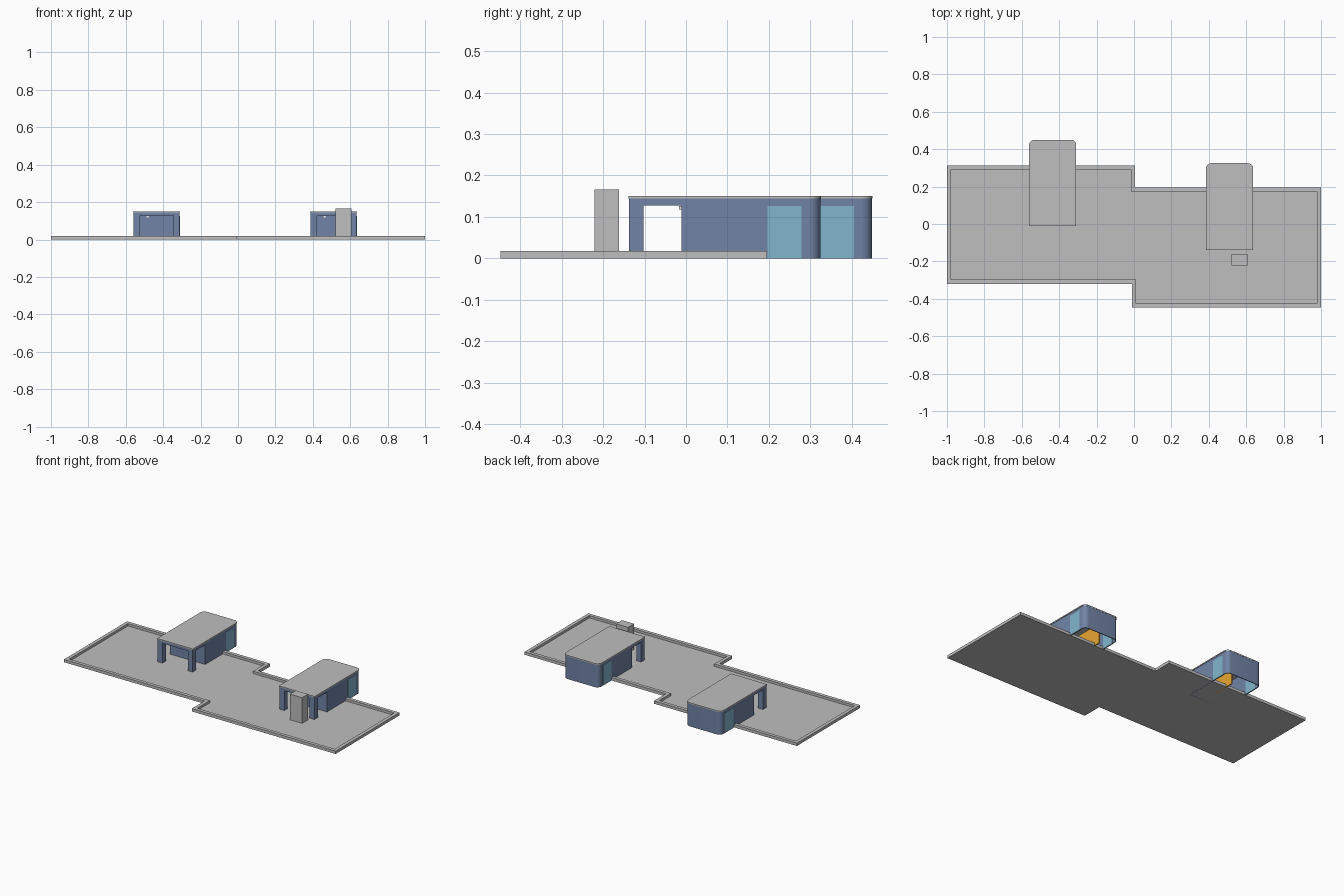
import bpy, bmesh, math

if "Cube" in bpy.data.objects:
    bpy.data.objects.remove(bpy.data.objects["Cube"])


def material(name, rgb):
    m = bpy.data.materials.new(name)
    m.diffuse_color = (*rgb, 1)
    m.use_nodes = True
    m.node_tree.nodes["Principled BSDF"].inputs["Base Color"].default_value = m.diffuse_color
    return m


GREY = material("roof_grey", (0.52, 0.52, 0.52))
BLUE = material("wall_blue", (0.165, 0.23, 0.38))
GLASS = material("window_glass", (0.22, 0.47, 0.62))
ORANGE = material("partition_orange", (0.80, 0.38, 0.03))
WHITE = material("lamp_white", (0.85, 0.85, 0.85))


def finish(name, bm, mat):
    bmesh.ops.recalc_face_normals(bm, faces=bm.faces)
    me = bpy.data.meshes.new(name)
    bm.to_mesh(me)
    bm.free()
    ob = bpy.data.objects.new(name, me)
    bpy.context.collection.objects.link(ob)
    me.materials.append(mat)
    return ob


def smooth(ob):
    bpy.ops.object.select_all(action='DESELECT')
    bpy.context.view_layer.objects.active = ob
    ob.select_set(True)
    bpy.ops.object.shade_smooth_by_angle(angle=math.radians(35))


def prism(name, pts, z0, z1, mat):
    bm = bmesh.new()
    f = bm.faces.new([bm.verts.new((x, y, z0)) for x, y in pts])
    r = bmesh.ops.extrude_face_region(bm, geom=[f], use_keep_orig=True)
    for v in r["geom"]:
        if isinstance(v, bmesh.types.BMVert):
            v.co.z = z1
    return finish(name, bm, mat)


def ring(name, outer, inner, z0, z1, mat):
    # closed band with thickness between two outlines of equal point count
    bm = bmesh.new()
    loops = [[bm.verts.new((x, y, z)) for x, y in pts]
             for pts, z in ((outer, z0), (outer, z1), (inner, z1), (inner, z0))]
    n = len(outer)
    for k in range(4):
        a, b = loops[k], loops[(k + 1) % 4]
        for i in range(n):
            j = (i + 1) % n
            bm.faces.new((a[i], a[j], b[j], b[i]))
    return finish(name, bm, mat)


def box(name, x0, x1, y0, y1, z0, z1, mat):
    return prism(name, [(x0, y0), (x1, y0), (x1, y1), (x0, y1)], z0, z1, mat)


def outline(x0, x1, y0, y1, r):
    # rectangle with rounded back corners
    pts = [(x0, y0), (x1, y0)]
    for cx, start in ((x1 - r, 0), (x0 + r, 90)):
        for i in range(9):
            a = math.radians(start + 90 * i / 8)
            pts.append((cx + r * math.cos(a), y1 - r + r * math.sin(a)))
    return pts


# Stepped terrace with raised rim
terrace = [(-1, -0.32), (-0.012, -0.32), (-0.012, -0.447), (1, -0.447),
           (1, 0.195), (0.006, 0.195), (0.006, 0.314), (-1, 0.314)]
w = 0.022
inset = [(1, 1), (1, 1), (1, 1), (-1, 1), (-1, -1), (-1, -1), (-1, -1), (1, -1)]
inner = [(x + w * sx, y + w * sy) for (x, y), (sx, sy) in zip(terrace, inset)]
prism("terrace_floor", inner, 0, 0.003, GREY)
ring("terrace_rim", terrace, inner, 0, 0.018, GREY)


def pavilion(side, cx, y0, y1, part_x):
    h, t = 0.123, 0.005
    x0, x1 = cx - h, cx + h
    yw = y0 + 0.126                      # front wall behind the porch
    smooth(ring(side + "_walls", outline(x0, x1, yw, y1, 0.028),
                outline(x0 + t, x1 - t, yw + t, y1 - t, 0.023), 0, 0.145, BLUE))
    smooth(prism(side + "_roof", outline(x0 - 0.003, x1 + 0.003, y0 - 0.002, y1 + 0.001, 0.029),
                 0.144, 0.151, GREY))
    # porch posts, side beams and front beam
    p = 0.034
    for tag, a, b in (("left", x0, x0 + p), ("right", x1 - p, x1)):
        box(f"{side}_{tag}_post", a, b, y0, y0 + p, 0.002, 0.128, BLUE)
        box(f"{side}_{tag}_beam", a, b, y0 + p, yw, 0.128, 0.144, BLUE)
    box(side + "_front_beam", x0, x1, y0, y0 + p, 0.128, 0.144, BLUE)
    # side windows near the back
    for tag, x in (("left", x0), ("right", x1 - t)):
        box(f"{side}_{tag}_window", x - 0.001, x + t + 0.001,
            y0 + 0.333, y0 + 0.415, 0, 0.127, GLASS)
    # interior partition
    box(side + "_partition", part_x, part_x + 0.006, yw + 0.04, y0 + 0.375, 0, 0.125, ORANGE)
    # small porch lamp
    box(side + "_lamp", cx - 0.055, cx - 0.04, yw - 0.006, yw, 0.118, 0.126, WHITE)


pavilion("left", -0.435, -0.01, 0.449, -0.42)
pavilion("right", 0.511, -0.137, 0.324, 0.45)

# Chimney block in front of the right pavilion
box("chimney", 0.52, 0.606, -0.221, -0.161, 0.002, 0.166, GREY)
